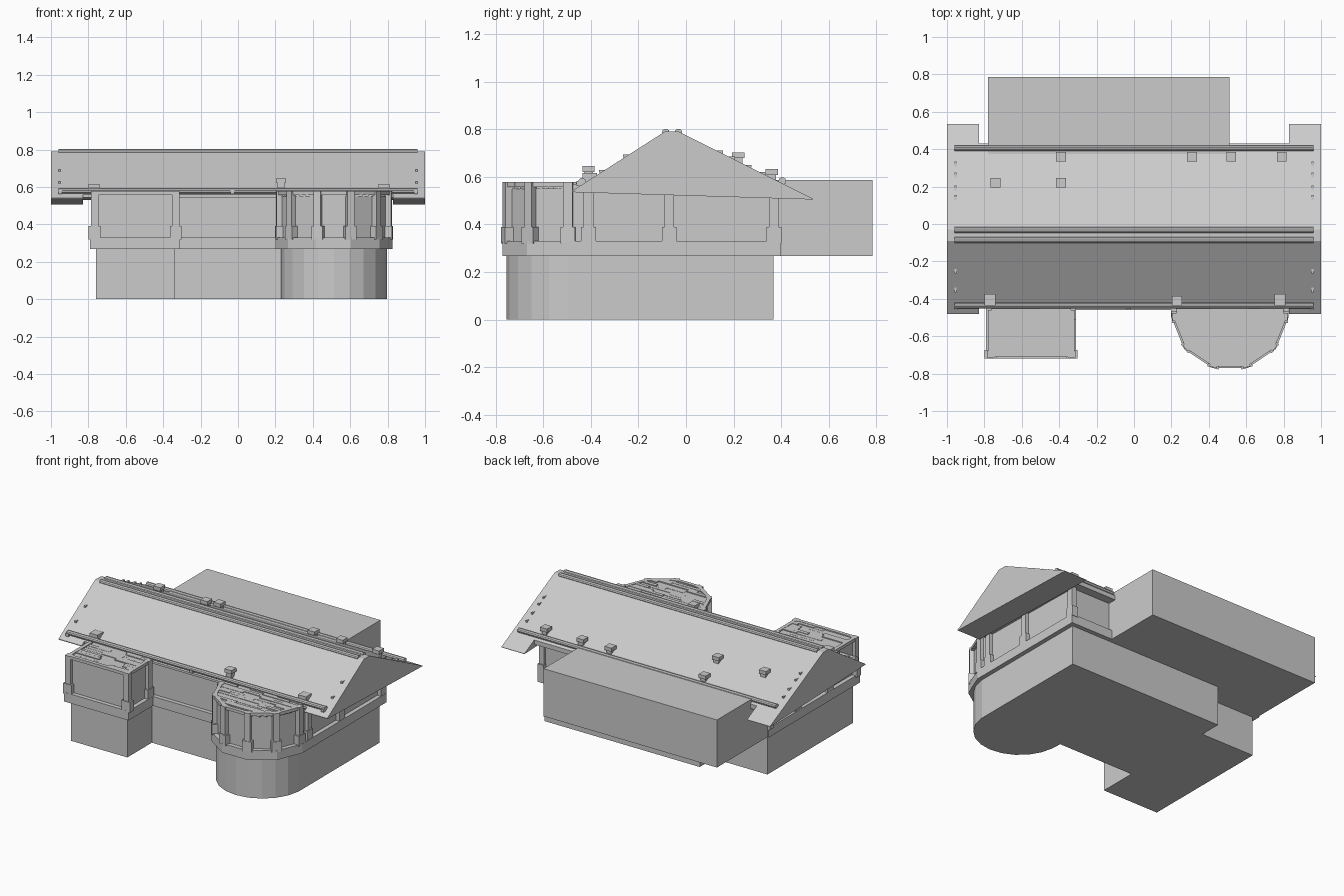
import bpy, bmesh, math, random
from mathutils import Vector, Matrix

if "Cube" in bpy.data.objects:
    bpy.data.objects.remove(bpy.data.objects["Cube"])

random.seed(4)
CX, CY, R = 0.513, -0.47, 0.315   # round bay centre and radius


def finish(name, bm):
    bmesh.ops.recalc_face_normals(bm, faces=bm.faces)
    me = bpy.data.meshes.new(name)
    bm.to_mesh(me)
    bm.free()
    ob = bpy.data.objects.new(name, me)
    bpy.context.collection.objects.link(ob)
    return ob


def prism(name, pts, lo, hi, axis='z'):
    """Extrude a 2D outline along z, or a (y, z) outline along x."""
    bm = bmesh.new()
    vec = (lambda p, h: (p[0], p[1], h)) if axis == 'z' else (lambda p, h: (h, p[0], p[1]))
    a = [bm.verts.new(vec(p, lo)) for p in pts]
    b = [bm.verts.new(vec(p, hi)) for p in pts]
    bm.faces.new(a)
    bm.faces.new(b)
    for i in range(len(pts)):
        j = (i + 1) % len(pts)
        bm.faces.new((a[i], a[j], b[j], b[i]))
    return finish(name, bm)


def add_box(bm, c, s, rot=None):
    m = Matrix.Translation(c) @ (rot or Matrix()) @ Matrix.Diagonal((*s, 1))
    bmesh.ops.create_cube(bm, size=1, matrix=m)


def box(name, lo, hi):
    bm = bmesh.new()
    lo, hi = Vector(lo), Vector(hi)
    add_box(bm, (lo + hi) / 2, hi - lo)
    return finish(name, bm)


def rod(name, y, z, r, half):
    bm = bmesh.new()
    m = Matrix.Translation((0, y, z)) @ Matrix.Rotation(math.pi / 2, 4, 'Y')
    bmesh.ops.create_cone(bm, cap_ends=True, segments=10, radius1=r, radius2=r,
                          depth=half * 2, matrix=m)
    return finish(name, bm)


def arc(n):
    angs = [math.radians(185 + 170 * i / n) for i in range(n + 1)]
    return [(CX + R * math.cos(a), CY + R * math.sin(a)) for a in angs]


def footprint(n):
    return [(-0.79, -0.72), (-0.31, -0.72), (-0.31, -0.46), (CX - R, -0.46)] + arc(n) + \
           [(0.827, 0.398), (-0.39, 0.398), (-0.39, 0.25), (-0.79, 0.25)]


def inset(pts, d):
    out = []
    for i, p in enumerate(pts):
        p = Vector(p)
        u = (p - Vector(pts[i - 1])).normalized()
        v = (Vector(pts[(i + 1) % len(pts)]) - p).normalized()
        n1, n2 = Vector((-u.y, u.x)), Vector((-v.y, v.x))
        out.append(tuple(p + (n1 + n2) * d / (1 + n1.dot(n2))))
    return out


# Storeys: solid base, projecting sill band, recessed walls
prism("base", inset(footprint(10), 0.03), 0, 0.27)
upper = footprint(5)
prism("sill_band", upper, 0.268, 0.33)
prism("upper_wall", inset(upper, 0.028), 0.32, 0.57)
box("rear_extension", (-0.78, 0.23, 0.268), (0.51, 0.785, 0.588))

# Posts: wide stepped foot with narrower column, turned to face outward
posts = []
for i, (x, y) in enumerate(arc(5)):
    a = math.atan2(y - CY, x - CX)
    posts.append((x - 0.024 * math.cos(a), y - 0.024 * math.sin(a), a + math.pi / 2))
posts += [(-0.767, -0.697, 0), (-0.333, -0.697, 0)]
for y in (0.37, -0.07, -0.41):
    posts.append((0.803, y, math.pi / 2))
    if y < 0.3:
        posts.append((-0.767, y, math.pi / 2))
posts += [(-0.767, 0.227, 0), (-0.333, -0.48, math.pi / 2)]
bm = bmesh.new()
for x, y, a in posts:
    rot = Matrix.Rotation(a, 4, 'Z')
    add_box(bm, (x, y, 0.355), (0.062, 0.044, 0.07), rot)
    add_box(bm, (x, y, 0.45), (0.04, 0.036, 0.256), rot)
finish("wall_posts", bm)


# Flat bay roofs laid with uneven planks
def planks(name, y0, y1, span):
    bm = bmesh.new()
    n = round((y1 - y0) / 0.024)
    d = (y1 - y0) / n
    for i in range(n):
        y = y0 + (i + 0.5) * d
        x, end = span(y)
        while x < end - 0.01:
            w = min(random.uniform(0.06, 0.2), end - x)
            top = random.uniform(0.568, 0.578)
            add_box(bm, (x + w / 2, y, (top + 0.55) / 2), (w, d, top - 0.55))
            x += w
    finish(name, bm)


def round_span(y):
    h = math.sqrt(max(0, 0.284 ** 2 - min(0, y - CY) ** 2))
    return CX - h, CX + h


planks("square_bay_roof", -0.69, -0.44, lambda y: (-0.762, -0.338))
planks("round_bay_roof", -0.745, -0.44, round_span)

# Rims around the bay roofs
rim_arc = arc(5)
bm = bmesh.new()
for path in (rim_arc, [(-0.79, -0.45), (-0.79, -0.72), (-0.31, -0.72), (-0.31, -0.45)]):
    for p, q in zip(path, path[1:]):
        p, q = Vector(p), Vector(q)
        u = (q - p).normalized()
        c = (p + q) / 2 + Vector((-u.y, u.x)) * 0.021
        add_box(bm, (c.x, c.y, 0.568), ((q - p).length - 0.02, 0.024, 0.02),
                Matrix.Rotation(math.atan2(u.y, u.x), 4, 'Z'))
finish("bay_roof_rims", bm)


# Main gable roof: shorter centre, longer solid ends
def roof_z(y):
    return 0.79 - (0.64 * (-0.09 - y) if y < -0.09 else 0.5 * max(0, y + 0.03))


def gable(y0, y1, z0, z1):
    return [(y0, z0), (y1, z1), (y1, roof_z(y1)), (-0.03, 0.79), (-0.09, 0.79), (y0, roof_z(y0))]


prism("roof_centre", gable(-0.45, 0.43, 0.545, 0.53), -0.83, 0.83, 'x')
for s, side in ((-1, "left"), (1, "right")):
    prism(side + "_roof_end", gable(-0.48, 0.535, 0.536, 0.505),
          min(s * 0.828, s), max(s * 0.828, s), 'x')

# Ridge rolls and gutters
for name, y, z in (("front_ridge_roll", -0.085, 0.787), ("rear_ridge_roll", -0.032, 0.787),
                   ("front_gutter", -0.437, 0.58), ("rear_gutter", 0.405, 0.583)):
    rod(name, y, z, 0.016, 0.96)

# Small clips along the roof edges
bm = bmesh.new()
for x in (-0.955, 0.955):
    for y in (-0.35, -0.25, 0.14, 0.19, 0.26, 0.32):
        add_box(bm, (x, y, roof_z(y)), (0.012, 0.03, 0.012))
for x in (-0.95, -0.03, 0.95):
    add_box(bm, (x, -0.45, 0.572), (0.02, 0.02, 0.02))
finish("roof_clips", bm)

# Roof vents: narrow neck with wider cap
bm = bmesh.new()
for x, y in ((0.23, -0.41), (0.79, 0.36), (0.52, 0.36), (0.31, 0.36),
             (-0.39, 0.36), (-0.39, 0.22), (-0.74, 0.22)):
    z = roof_z(y)
    top = z + (0.06 if y < 0 else 0.038)
    add_box(bm, (x, y, (z - 0.01 + top) / 2), (0.036, 0.036, top - z + 0.01))
    add_box(bm, (x, y, top - 0.012), (0.052, 0.052, 0.024))
finish("roof_vents", bm)

# Low brackets over the front eave
for x, side in ((-0.77, "left"), (0.78, "right")):
    box(side + "_eave_bracket", (x - 0.03, -0.435, 0.57), (x + 0.03, -0.375, 0.617))
